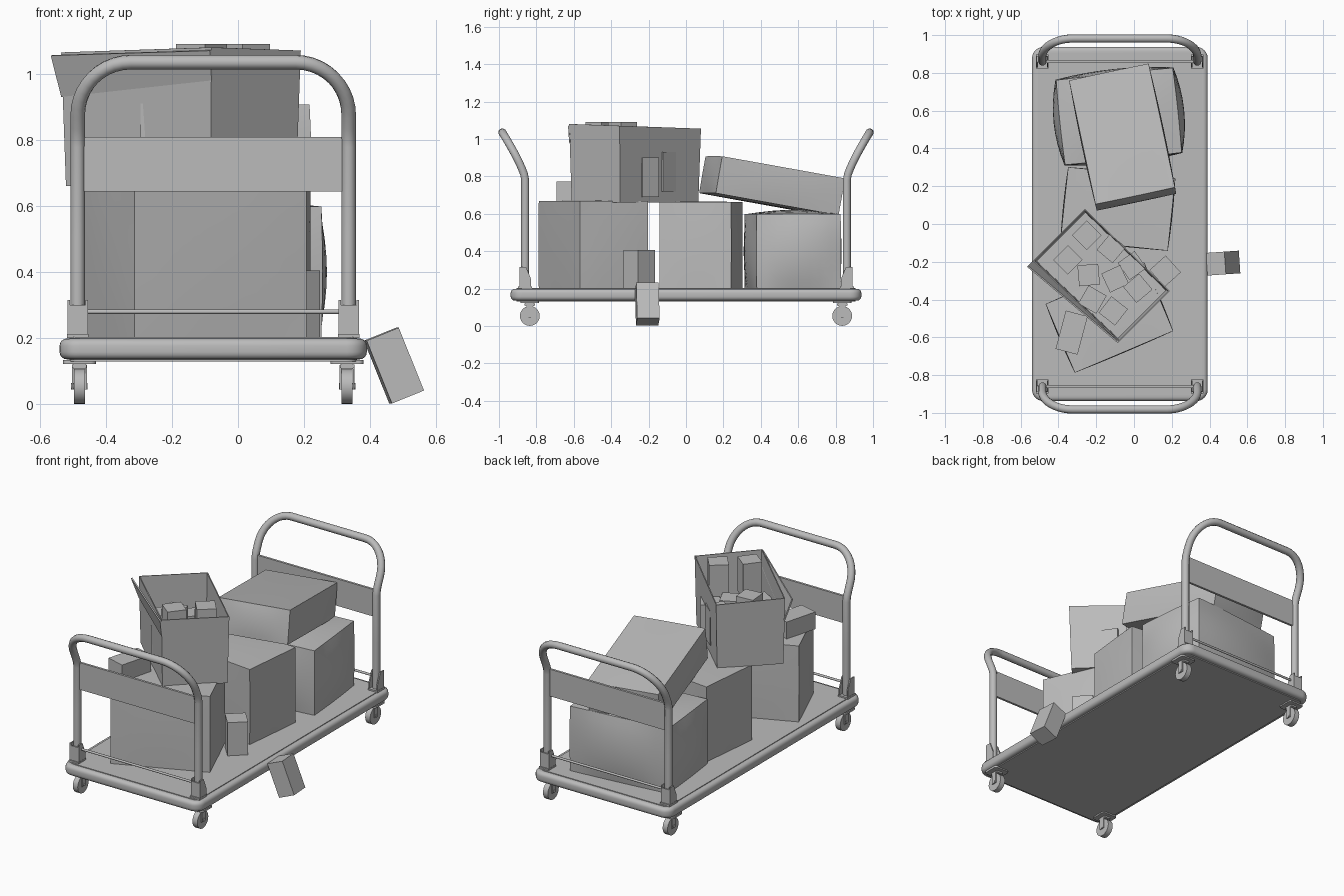
import bpy, bmesh, math
from math import radians
from mathutils import Matrix, Vector, Euler

old = bpy.data.objects.get("Cube")
if old:
    bpy.data.objects.remove(old, do_unlink=True)

grey = bpy.data.materials.new("plain grey")
grey.use_nodes = True
GREY = (0.5, 0.5, 0.5, 1)
grey.diffuse_color = GREY
grey.node_tree.nodes["Principled BSDF"].inputs["Base Color"].default_value = GREY

CX = -0.075          # trolley centre in x
SIDES = (-1, 1)


def finish(name, bm, smooth=True, angle=35):
    bmesh.ops.recalc_face_normals(bm, faces=bm.faces)
    mesh = bpy.data.meshes.new(name)
    bm.to_mesh(mesh)
    bm.free()
    ob = bpy.data.objects.new(name, mesh)
    bpy.context.collection.objects.link(ob)
    mesh.materials.append(grey)
    if smooth:
        shade(ob, angle)
    return ob


def shade(ob, angle=35):
    bpy.ops.object.select_all(action='DESELECT')
    ob.select_set(True)
    bpy.context.view_layer.objects.active = ob
    bpy.ops.object.shade_smooth_by_angle(angle=radians(angle))


def box(name, size, loc, rot=(0, 0, 0), bulge=0, edge=0):
    """Box with optional pillowed faces and softened edges; rot in degrees."""
    bm = bmesh.new()
    bmesh.ops.create_cube(bm, size=2)
    if bulge:
        bmesh.ops.subdivide_edges(bm, edges=bm.edges[:], cuts=7, use_grid_fill=True)
        for v in bm.verts:
            x, y, z = v.co
            ax, ay, az = (1 - x * x * 0.9, 1 - y * y * 0.9, 1 - z * z * 0.9)
            v.co = (x * (1 + bulge * ay * az), y * (1 + bulge * ax * az),
                    z * (1 + bulge * ax * ay))
    bmesh.ops.scale(bm, vec=Vector(size) / 2, verts=bm.verts)
    if edge:
        bmesh.ops.bevel(bm, geom=bm.edges[:], offset=edge, segments=2, affect='EDGES')
    spin = Euler([radians(a) for a in rot]).to_matrix().to_4x4()
    bm.transform(Matrix.Translation(loc) @ spin)
    return finish(name, bm, bool(bulge or edge))


def slab(name, size, loc, corner, edge):
    """Flat plate with rounded corners and rounded rim."""
    bm = bmesh.new()
    bmesh.ops.create_cube(bm, size=1)
    bmesh.ops.scale(bm, vec=size, verts=bm.verts)
    upright = [e for e in bm.edges if abs(e.verts[0].co.z - e.verts[1].co.z) > 0.001]
    bmesh.ops.bevel(bm, geom=upright, offset=corner, segments=6, profile=0.5, affect='EDGES')
    if edge:
        rim = [e for e in bm.edges if abs(e.verts[0].co.z - e.verts[1].co.z) < 0.001]
        bmesh.ops.bevel(bm, geom=rim, offset=edge, segments=4, profile=0.5, affect='EDGES')
    bm.transform(Matrix.Translation(loc))
    return finish(name, bm)


def cylinder(name, radius, length, loc, segments=24):
    """Cylinder lying along x."""
    bm = bmesh.new()
    bmesh.ops.create_cone(bm, cap_ends=True, segments=segments, radius1=radius,
                          radius2=radius, depth=length)
    bm.transform(Matrix.Translation(loc) @ Matrix.Rotation(math.pi / 2, 4, 'Y'))
    return finish(name, bm)


def tube(name, points, radius):
    data = bpy.data.curves.new(name, 'CURVE')
    data.dimensions = '3D'
    data.bevel_depth = radius
    data.bevel_resolution = 3
    data.use_fill_caps = True
    line = data.splines.new('POLY')
    line.points.add(len(points) - 1)
    for p, co in zip(line.points, points):
        p.co = (*co, 1)
    data.materials.append(grey)
    ob = bpy.data.objects.new(name, data)
    bpy.context.collection.objects.link(ob)
    bpy.ops.object.select_all(action='DESELECT')
    ob.select_set(True)
    bpy.context.view_layer.objects.active = ob
    bpy.ops.object.convert(target='MESH')
    shade(bpy.context.view_layer.objects.active, 40)


# Deck with rubber bumper
slab("deck_bumper", (0.93, 1.875, 0.063), (CX, 0, 0.1675), 0.06, 0.022)
slab("deck_top", (0.87, 1.815, 0.02), (CX, 0, 0.193), 0.035, 0)
slab("deck_underside", (0.87, 1.815, 0.02), (CX, 0, 0.14), 0.035, 0)

# Push handles: upright sides, rounded corners, leaning outward at the top
R, TOP, HALF = 0.16, 1.035, 0.41
half_path = [(HALF, z) for z in (0.2, 0.5, 0.78, 0.81, 0.84)]
half_path += [(HALF - R + R * math.cos(a), TOP - R + R * math.sin(a))
              for a in [i * math.pi / 20 for i in range(11)]]
outline = half_path + [(-x, z) for x, z in reversed(half_path)]


def lean(z):
    return 0.86 + 0.122 * (max(0, z - 0.79) / (TOP - 0.79)) ** 1.25


for sy, end in zip(SIDES, ("front", "back")):
    tube(end + "_handle", [(CX + x, sy * lean(z), z) for x, z in outline], 0.022)
    box(end + "_handle_panel", (0.8, 0.014, 0.165), (CX, sy * 0.86, 0.727))
    tube(end + "_brace_rod", [(CX - 0.39, sy * 0.86, 0.28), (CX + 0.39, sy * 0.86, 0.28)], 0.007)
    for sx, side in zip(SIDES, ("right", "left")):
        tag = f"{end}_{side}_"
        x, y = CX + sx * HALF, sy * 0.86
        # Handle bracket: two cheeks with a sloping top and a back plate
        for k in SIDES:
            bm = bmesh.new()
            prof = [(-0.03, 0.2), (0.032, 0.2), (0.032, 0.25), (0.005, 0.315), (-0.03, 0.315)]
            face = bm.faces.new([bm.verts.new((x + k * 0.024, y - sy * a, z)) for a, z in prof])
            ext = bmesh.ops.extrude_face_region(bm, geom=[face])
            bmesh.ops.translate(bm, vec=(k * 0.007, 0, 0),
                                verts=[v for v in ext["geom"] if isinstance(v, bmesh.types.BMVert)])
            finish(tag + "bracket_cheek", bm, False)
        box(tag + "bracket_back", (0.055, 0.007, 0.1), (x, y + sy * 0.027, 0.25))
        box(tag + "bracket_foot", (0.065, 0.075, 0.012), (x, y, 0.206))
        # Caster
        wx, wy = CX + sx * 0.405, sy * 0.835
        slab(tag + "caster_plate", (0.1, 0.1, 0.012), (wx, wy, 0.128), 0.015, 0)
        box(tag + "caster_crown", (0.044, 0.055, 0.018), (wx, wy, 0.115), edge=0.004)
        for k in SIDES:
            box(tag + "caster_fork", (0.005, 0.034, 0.075), (wx + k * 0.02, wy, 0.082))
        cylinder(tag + "wheel", 0.053, 0.033, (wx, wy, 0.054))
        cylinder(tag + "axle", 0.01, 0.05, (wx, wy, 0.054), 12)

# Large cartons on the deck
box("front_carton", (0.565, 0.395, 0.465), (-0.13, -0.495, 0.435), (0, 0, 23), 0.02)
box("middle_carton", (0.57, 0.385, 0.46), (-0.085, 0.08, 0.432), (0, 0, -6), 0.02)
box("back_carton", (0.62, 0.45, 0.395), (-0.08, 0.57, 0.4), (0, 0, 6), 0.12)
box("tilted_carton", (0.43, 0.68, 0.2), (-0.06, 0.46, 0.75), (-10, 0, 12), 0.03)

# Small cartons lying around
box("carton_on_deck", (0.115, 0.12, 0.205), (0.165, -0.25, 0.303), (0, 0, 42))
box("carton_leaning_on_deck", (0.105, 0.12, 0.205), (0.472, -0.207, 0.117), (0, -22, 4))
box("carton_on_front_carton", (0.12, 0.21, 0.105), (-0.33, -0.575, 0.72), (0, 0, -15))

# Open carton
rim = [(-0.08, -0.625), (0.19, -0.355), (-0.26, 0.08), (-0.535, -0.195)]
mid = Vector((-0.175, -0.272))


def rim_z(y):
    return 1.058 - 0.035 * y


bm = bmesh.new()
low = [bm.verts.new((*(mid + (Vector(p) - mid) * 0.96), 0.66)) for p in rim]
high = [bm.verts.new((*p, rim_z(p[1]))) for p in rim]
bm.faces.new(low)
for i in range(4):
    j = (i + 1) % 4
    bm.faces.new((low[i], low[j], high[j], high[i]))
shell = finish("open_carton", bm, False)
# Loose flap flaring from one long side
bm = bmesh.new()
out = Vector((-0.7, -0.7))
a, b = Vector(rim[3]), Vector(rim[0])
quad = [(a, 0.0, 0.93), (b, 0.0, 0.98), (b, 0.008, 1.07), (a, 0.045, 1.055)]
bm.faces.new([bm.verts.new((*(p + out * d), z)) for p, d, z in quad])
flap = finish("open_carton_flap", bm, False)
for ob in (shell, flap):
    mod = ob.modifiers.new("thickness", 'SOLIDIFY')
    mod.thickness = 0.008
    mod.offset = -1

# Small cartons inside the open one: x, y, top height, turn
contents = [(0.02, -0.34, 1.09, 40), (-0.11, -0.46, 1.09, 52), (-0.24, -0.27, 0.98, 5),
            (-0.12, -0.13, 0.93, 50), (-0.1, -0.29, 0.92, 25), (-0.35, -0.19, 0.9, 45),
            (-0.22, -0.4, 0.91, 60), (-0.01, -0.22, 0.9, 35), (-0.25, -0.06, 0.87, 45)]
for x, y, top, turn in contents:
    box("packed_carton", (0.11, 0.11, 0.21), (x, y, top - 0.105), (0, 0, turn))
